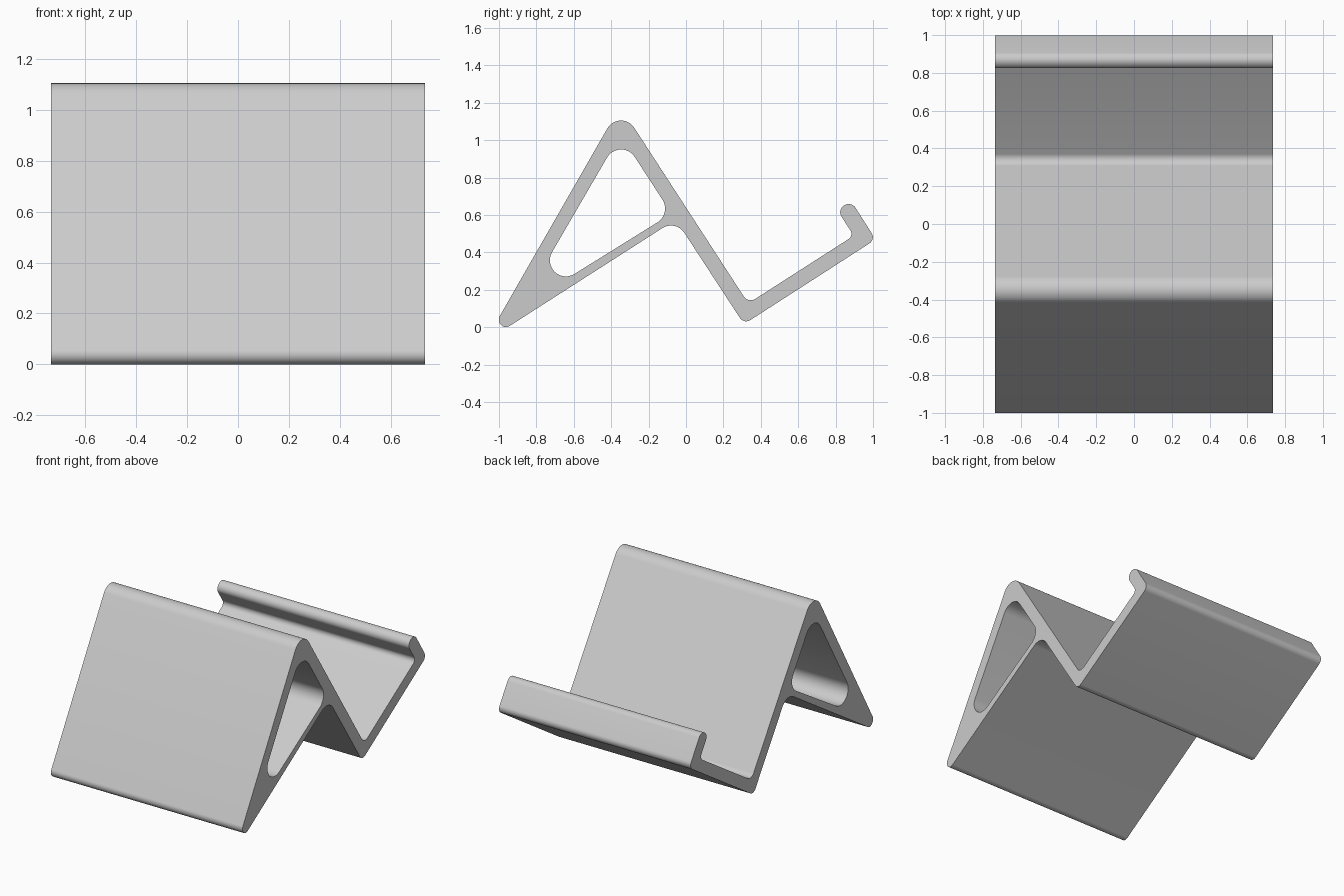
import bpy, bmesh, math
from mathutils import Vector

if "Cube" in bpy.data.objects:
    bpy.data.objects.remove(bpy.data.objects["Cube"])

HALF_WIDTH = 0.735
STEPS = 12


def rounded(corners):
    """Round each (y, z, radius) corner of a closed profile with a tangent arc."""
    points = []
    for i, (y, z, r) in enumerate(corners):
        c = Vector((y, z))
        a = (Vector(corners[i - 1][:2]) - c).normalized()
        b = (Vector(corners[(i + 1) % len(corners)][:2]) - c).normalized()
        half = a.angle(b) / 2
        centre = c + (a + b).normalized() * r / math.sin(half)
        start = c + a * r / math.tan(half) - centre
        end = c + b * r / math.tan(half) - centre
        first = math.atan2(start.y, start.x)
        sweep = math.atan2(start.x * end.y - start.y * end.x, start.dot(end))
        for s in range(STEPS + 1):
            t = first + sweep * s / STEPS
            points.append(centre + r * Vector((math.cos(t), math.sin(t))))
    return points


# Zigzag side outline: foot, brace, backrest, ledge, lip, apex
outline = rounded([
    (-1.03, 0.0, 0.04),
    (-0.953, 0.0, 0.05),
    (-0.055, 0.575, 0.085),
    (0.31, 0.016, 0.04),
    (1.014, 0.469, 0.04),
    (0.883, 0.675, 0.043),
    (0.808, 0.627, 0.043),
    (0.897, 0.489, 0.033),
    (0.333, 0.127, 0.045),
    (-0.352, 1.182, 0.084),
])

# Triangular opening between the front leg, backrest and brace
opening = rounded([
    (-0.89, 0.102, 0.086),
    (-0.0775, 0.607, 0.088),
    (-0.351, 1.029, 0.087),
])

# Fill the side profile and extrude it across the width
bm = bmesh.new()
edges = []
for loop in (outline, opening):
    verts = [bm.verts.new((-HALF_WIDTH, p.x, p.y)) for p in loop]
    edges += [bm.edges.new((verts[i - 1], verts[i])) for i in range(len(verts))]
bmesh.ops.triangle_fill(bm, use_beauty=True, edges=edges, normal=(-1, 0, 0))
side = bmesh.ops.extrude_face_region(bm, geom=bm.faces[:], use_keep_orig=True)
moved = [g for g in side["geom"] if isinstance(g, bmesh.types.BMVert)]
bmesh.ops.translate(bm, verts=moved, vec=(2 * HALF_WIDTH, 0, 0))
bmesh.ops.recalc_face_normals(bm, faces=bm.faces[:])

mesh = bpy.data.meshes.new("stand_body")
bm.to_mesh(mesh)
bm.free()
stand = bpy.data.objects.new("stand_body", mesh)
bpy.context.collection.objects.link(stand)

# Plain grey finish
grey = bpy.data.materials.new("light_grey")
grey.use_nodes = True
colour = (0.6, 0.6, 0.6, 1)
grey.diffuse_color = colour
for node in grey.node_tree.nodes:
    if node.type == "BSDF_PRINCIPLED":
        node.inputs["Base Color"].default_value = colour
mesh.materials.append(grey)

# Smooth the rounded corners and keep the side rims sharp
bpy.ops.object.select_all(action="DESELECT")
stand.select_set(True)
bpy.context.view_layer.objects.active = stand
bpy.ops.object.shade_smooth_by_angle(angle=math.radians(30))
